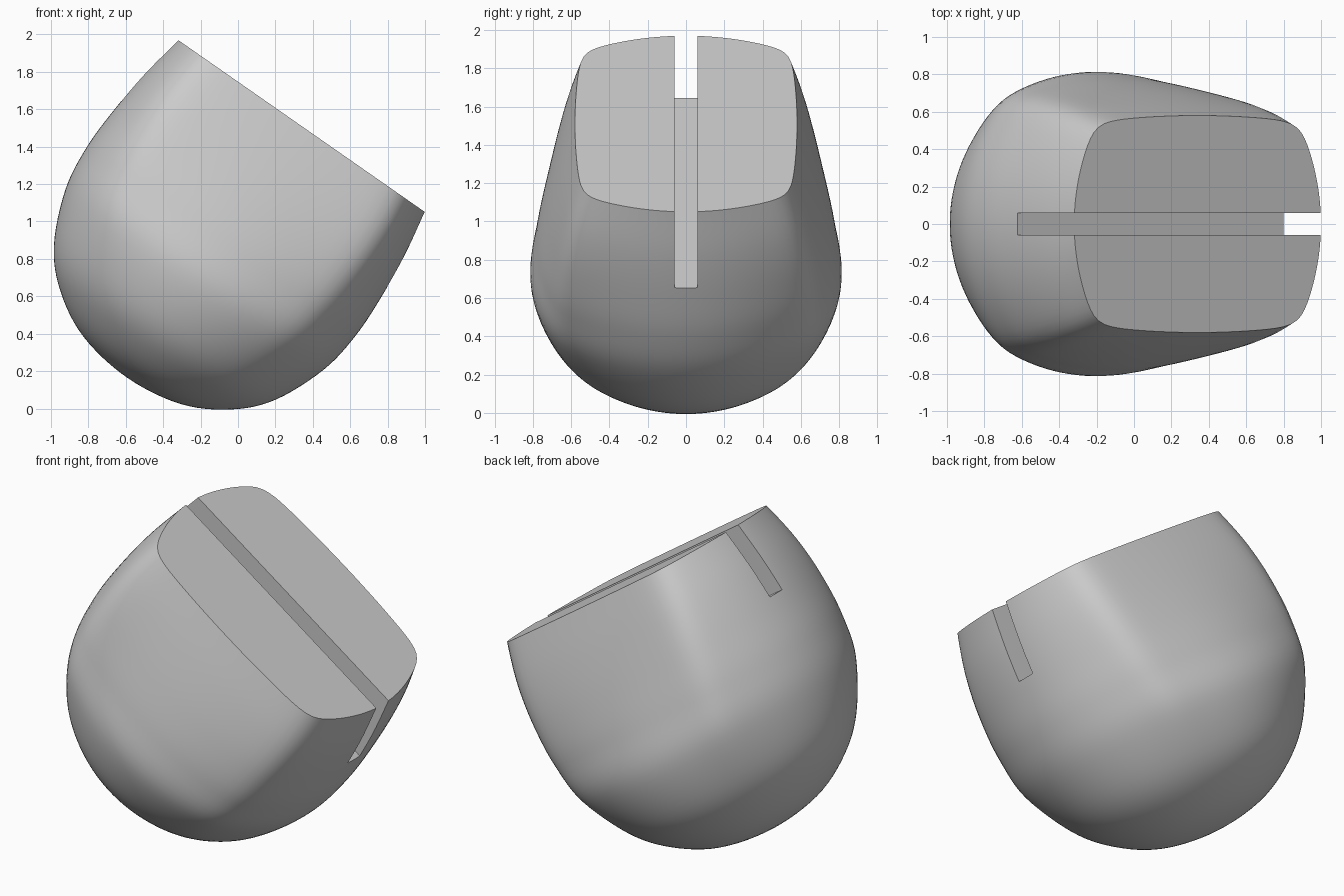
import bpy, bmesh, math

if "Cube" in bpy.data.objects:
    bpy.data.objects.remove(bpy.data.objects["Cube"], do_unlink=True)

TILT = math.atan2(0.92, 1.32)
CENTRE = (0.34, 0, 1.51)      # middle of the slanted face
SIDES, STEPS = 128, 6

# depth below the slanted face, half length, half width
PROFILE = [(0, .804, .58), (.25, .848, .66), (.5, .872, .73), (.75, .878, .785),
           (1.0, .842, .81), (1.28, .722, .71), (1.46, .555, .55),
           (1.59, .315, .315), (1.637, 0, 0)]


def spline(p0, p1, p2, p3, f):
    return [0.5 * (2 * b + (c - a) * f + (2 * a - 5 * b + 4 * c - d) * f * f
                   + (3 * b - a - 3 * c + d) * f ** 3)
            for a, b, c, d in zip(p0, p1, p2, p3)]


def smooth_profile():
    first = [2 * a - b for a, b in zip(PROFILE[0], PROFILE[1])]
    t, a, b = PROFILE[-2]
    pts = [first] + PROFILE + [(t, -a, -b)]
    for i in range(1, len(pts) - 2):
        for s in range(STEPS):
            yield spline(*pts[i - 1:i + 3], s / STEPS)


def soft_box_radius(c, s):
    """Unit rectangle with bowed sides and rounded corners."""
    c, s = abs(c), abs(s)
    end = 2 / (c + math.sqrt(c * c + 4 * .205 * s * s))
    side = 2 / (s + math.sqrt(s * s + 4 * .089 * c * c))
    return (end ** -18 + side ** -18) ** (-1 / 18)


def make_object(name, bm):
    bmesh.ops.recalc_face_normals(bm, faces=bm.faces)
    mesh = bpy.data.meshes.new(name)
    bm.to_mesh(mesh)
    bm.free()
    obj = bpy.data.objects.new(name, mesh)
    obj.location = CENTRE
    obj.rotation_euler = (0, TILT, 0)
    bpy.context.collection.objects.link(obj)
    return obj


# Body: sections blend from a rounded rectangle to a round base
bm = bmesh.new()
rings = []
for depth, length, width in smooth_profile():
    w = min(depth / 1.6, 1)
    w = w * w * (3 - 2 * w)
    ring = []
    for k in range(SIDES):
        ang = 2 * math.pi * k / SIDES
        c, s = math.cos(ang), math.sin(ang)
        r = soft_box_radius(c, s) * (1 - w) + w
        ring.append(bm.verts.new((c * r * length, s * r * width, -depth)))
    rings.append(ring)
for low, high in zip(rings, rings[1:]):
    for k in range(SIDES):
        n = (k + 1) % SIDES
        bm.faces.new((low[k], low[n], high[n], high[k]))
pole = bm.verts.new((0, 0, -PROFILE[-1][0]))
for k in range(SIDES):
    bm.faces.new((rings[-1][k], rings[-1][(k + 1) % SIDES], pole))
bm.faces.new(rings[0])
body = make_object("slotted_body", bm)

# Slot cutter running the full length of the slanted face
bm = bmesh.new()
bmesh.ops.create_cube(bm, size=1)
for v in bm.verts:
    v.co = (v.co.x * 4, v.co.y * 0.12, 0.5 if v.co.z > 0 else -0.44)
cutter = make_object("slot_cutter", bm)
cutter.hide_render = True

cut = body.modifiers.new("slot", 'BOOLEAN')
cut.operation = 'DIFFERENCE'
cut.solver = 'EXACT'
cut.object = cutter

bpy.ops.object.select_all(action='DESELECT')
body.select_set(True)
bpy.context.view_layer.objects.active = body
bpy.ops.object.modifier_apply(modifier=cut.name)
bpy.data.objects.remove(cutter, do_unlink=True)

# Single plain colour
grey = bpy.data.materials.new("light_grey")
grey.use_nodes = True
colour = (0.6, 0.6, 0.6, 1)
grey.diffuse_color = colour
grey.node_tree.nodes["Principled BSDF"].inputs["Base Color"].default_value = colour
body.data.materials.clear()
body.data.materials.append(grey)
bpy.ops.object.shade_smooth_by_angle(angle=math.radians(30))
